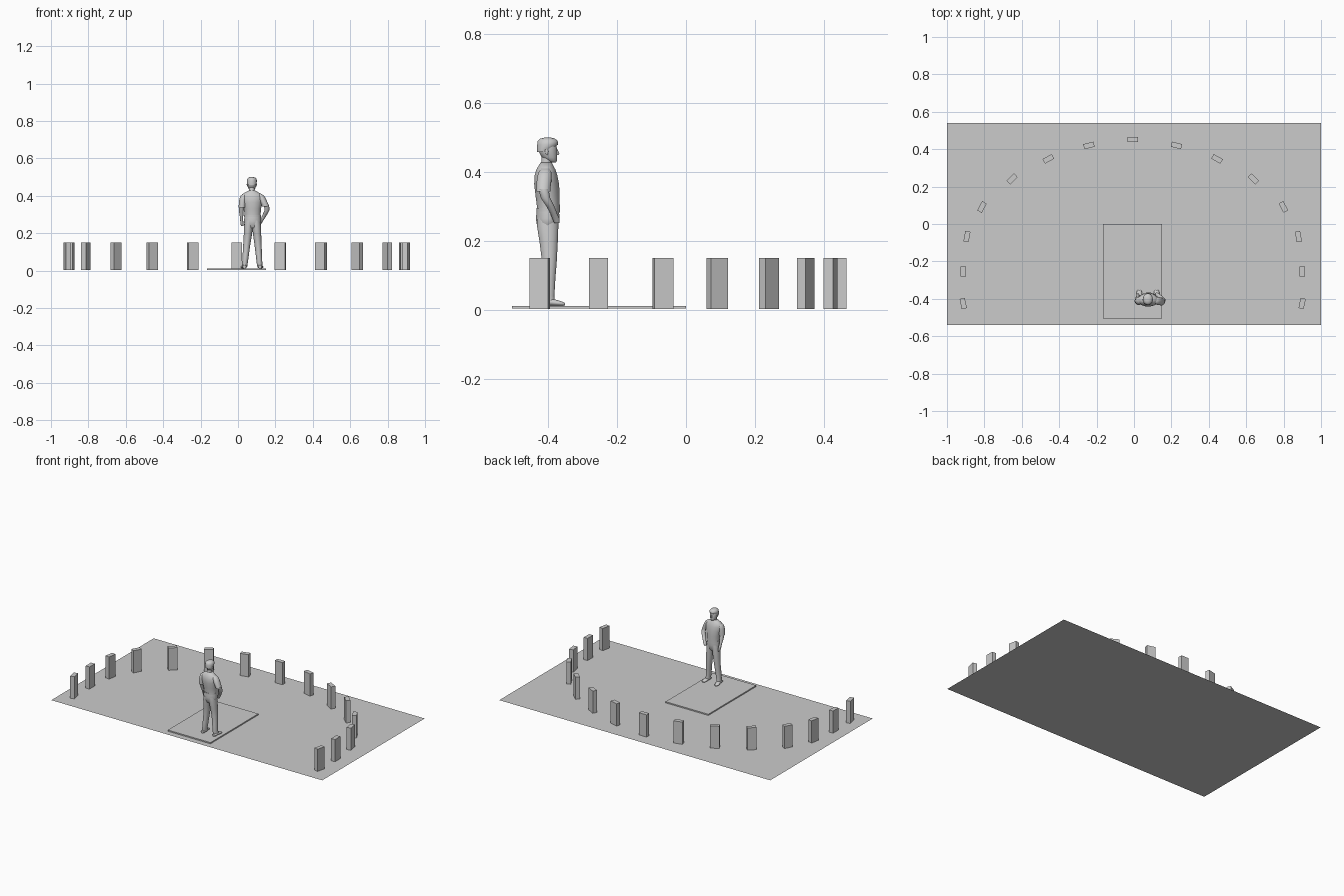
import bpy, bmesh, math
from mathutils import Vector


def finish(name, bm, smooth=False):
    bmesh.ops.recalc_face_normals(bm, faces=bm.faces[:])
    mesh = bpy.data.meshes.new(name)
    bm.to_mesh(mesh)
    bm.free()
    ob = bpy.data.objects.new(name, mesh)
    bpy.context.collection.objects.link(ob)
    if smooth:
        bpy.ops.object.select_all(action='DESELECT')
        ob.select_set(True)
        bpy.context.view_layer.objects.active = ob
        bpy.ops.object.shade_smooth_by_angle(angle=math.radians(45))
    return ob


def box(name, x, y, z0, z1, sx, sy, turn=0):
    bm = bmesh.new()
    bmesh.ops.create_cube(bm, size=1)
    for v in bm.verts:
        v.co = Vector((v.co.x * sx, v.co.y * sy, v.co.z * (z1 - z0)))
    ob = finish(name, bm)
    ob.location = (x, y, (z0 + z1) / 2)
    ob.rotation_euler.z = math.radians(turn)
    return ob


def loft(name, rings, axis='Z', sides=14):
    """Skin over elliptical rings (x, y, z, radius 1, radius 2)."""
    bm = bmesh.new()
    loops = []
    for x, y, z, a, b in rings:
        loop = []
        for i in range(sides):
            t = math.tau * i / sides
            u, w = a * math.cos(t), b * math.sin(t)
            off = (u, w, 0) if axis == 'Z' else (u, 0, w)
            loop.append(bm.verts.new(Vector((x, y, z)) + Vector(off)))
        loops.append(loop)
    for lo, hi in zip(loops, loops[1:]):
        for i in range(sides):
            j = (i + 1) % sides
            bm.faces.new((lo[i], lo[j], hi[j], hi[i]))
    bm.faces.new(loops[0])
    bm.faces.new(loops[-1])
    return finish(name, bm, True)


# Floor sheet
bm = bmesh.new()
bm.faces.new([bm.verts.new(c) for c in
              ((-1, -.54, 0), (1, -.54, 0), (1, .54, 0), (-1, .54, 0))])
finish("floor_sheet", bm)

# Standing platform
box("platform", -.007, -.2525, .003, .011, .315, .505)

# Arc of upright blocks, mirrored about the arc's centre line
CX = -.007
box("block_centre", CX, .452, .002, .15, .056, .028)
arc = [(.234, .42, 14), (.451, .348, 29), (.645, .241, 44), (.806, .091, 62),
       (.886, -.067, 80), (.906, -.254, 90), (.906, -.425, 102)]
for n, (x, y, turn) in enumerate(arc, 1):
    for side, label in ((1, "right"), (-1, "left")):
        box(f"block_{label}_{n}", CX + side * x, y, .002, .15, .056, .028, -side * turn)

# Shirt and neck
loft("shirt", [
    (.078, -.400, .282, .044, .034), (.078, -.400, .300, .043, .034),
    (.077, -.402, .330, .046, .036), (.076, -.405, .365, .054, .037),
    (.075, -.407, .390, .058, .034), (.074, -.407, .408, .052, .028),
    (.074, -.407, .420, .032, .021), (.074, -.406, .427, .018, .017)])
loft("neck", [(.074, -.407, .410, .017, .017), (.074, -.405, .430, .015, .016),
              (.074, -.404, .450, .015, .016)])

# Head, nose, ears and hair
loft("head", [
    (.074, -.385, .428, .008, .008), (.074, -.390, .433, .015, .015),
    (.074, -.397, .443, .020, .023), (.074, -.401, .458, .023, .027),
    (.074, -.403, .473, .024, .028), (.074, -.404, .488, .021, .025),
    (.074, -.404, .496, .012, .015)])
loft("nose", [(.074, -.376, .449, .004, .004), (.074, -.373, .453, .004, .005),
              (.074, -.376, .466, .002, .003)], sides=8)
for side, label in ((-1, "left"), (1, "right")):
    loft(f"ear_{label}", [(.074 + side * .023, -.405, .450, .002, .003),
                          (.074 + side * .025, -.405, .459, .003, .005),
                          (.074 + side * .025, -.405, .465, .002, .004)], sides=8)
loft("hair", [
    (.074, -.415, .458, .023, .018), (.074, -.408, .470, .026, .026),
    (.074, -.402, .480, .027, .031), (.074, -.402, .490, .025, .030),
    (.074, -.402, .497, .018, .022), (.074, -.402, .500, .008, .010)])

# Sleeves
loft("sleeve_left", [
    (.022, -.411, .337, .019, .021), (.023, -.411, .350, .019, .021),
    (.026, -.411, .380, .019, .022), (.031, -.409, .400, .017, .019),
    (.038, -.408, .411, .010, .012)])
loft("sleeve_right", [
    (.147, -.414, .343, .019, .021), (.143, -.414, .355, .019, .021),
    (.131, -.412, .380, .020, .022), (.122, -.410, .400, .018, .019),
    (.113, -.408, .411, .010, .012)])

# Bare arms and hands
loft("arm_left", [
    (.023, -.380, .238, .006, .008), (.021, -.382, .250, .008, .012),
    (.020, -.386, .266, .008, .012), (.019, -.391, .280, .008, .009),
    (.018, -.401, .312, .012, .013), (.020, -.410, .345, .013, .015)])
loft("arm_right", [
    (.120, -.375, .252, .007, .008), (.124, -.378, .265, .010, .011),
    (.133, -.384, .279, .010, .010), (.144, -.394, .300, .012, .012),
    (.156, -.408, .324, .013, .014), (.152, -.414, .350, .014, .015)])

# Trousers: hips, belt and two legs
loft("trouser_hips", [
    (.078, -.402, .228, .026, .024), (.078, -.402, .245, .044, .032),
    (.078, -.402, .265, .046, .035), (.078, -.401, .294, .043, .033)])
loft("belt", [(.078, -.401, .286, .045, .035), (.078, -.401, .296, .045, .035)])
loft("trouser_leg_left", [
    (.036, -.400, .022, .015, .020), (.037, -.402, .040, .015, .020),
    (.042, -.400, .090, .017, .021), (.047, -.397, .140, .019, .022),
    (.053, -.399, .195, .022, .027), (.057, -.402, .245, .024, .032),
    (.062, -.402, .268, .026, .032)])
loft("trouser_leg_right", [
    (.117, -.400, .022, .015, .020), (.115, -.402, .040, .015, .020),
    (.111, -.400, .090, .017, .021), (.107, -.397, .140, .019, .022),
    (.102, -.399, .195, .022, .027), (.098, -.402, .245, .024, .032),
    (.093, -.402, .268, .026, .032)])

# Shoes, lofted heel to toe
for label, x, drift in (("left", .034, -.006), ("right", .118, .003)):
    loft(f"shoe_{label}", [
        (x, -.424, .020, .009, .009), (x, -.416, .022, .013, .011),
        (x, -.392, .022, .014, .011), (x + drift, -.370, .019, .015, .008),
        (x + drift, -.358, .017, .013, .006), (x + drift, -.352, .016, .007, .004)],
        axis='Y')
